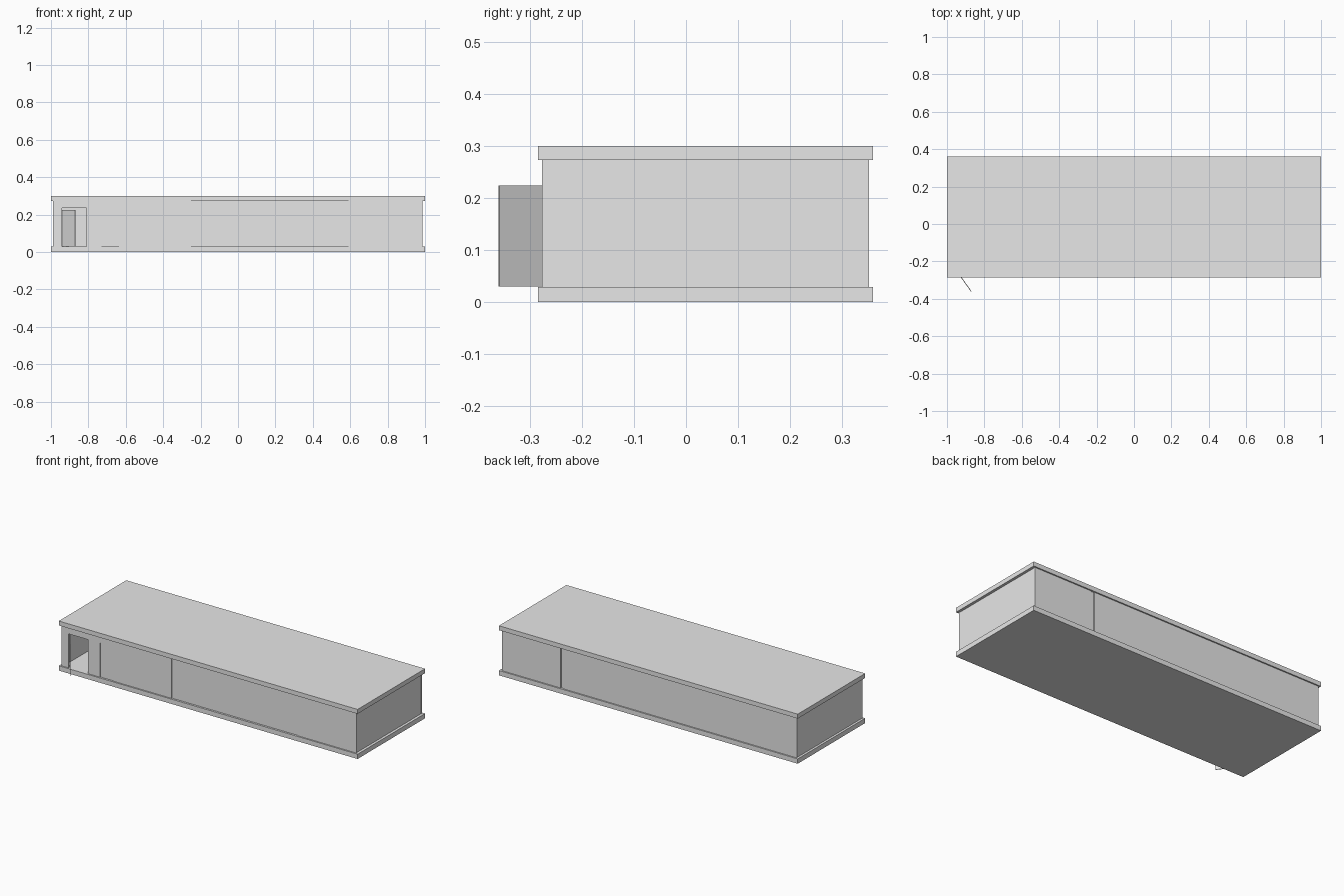
import bpy
import math

if "Cube" in bpy.data.objects:
    bpy.data.objects.remove(bpy.data.objects["Cube"])

grey = bpy.data.materials.new("light_grey")
grey.diffuse_color = (0.8, 0.8, 0.8, 1)
grey.use_nodes = True
grey.node_tree.nodes["Principled BSDF"].inputs["Base Color"].default_value = grey.diffuse_color


def box(name, x, y, z):
    """Box from (min, max) ranges on each axis."""
    bpy.ops.mesh.primitive_cube_add(size=1)
    ob = bpy.context.object
    ob.name = name
    for v in ob.data.vertices:
        v.co = [r[0] if c < 0 else r[1] for c, r in zip(v.co, (x, y, z))]
    ob.data.materials.append(grey)
    return ob


FLOOR, CEIL, DOOR_TOP = 0.029, 0.273, 0.235
LEFT, RIGHT = -0.988, 0.986
FRONT, BACK, T = -0.277, 0.352, 0.008
wall_z = (FLOOR, CEIL)

# Floor and roof slabs
box("floor_slab", (-1, 1), (-0.285, 0.36), (0, FLOOR))
box("roof_slab", (-1, 1), (-0.285, 0.36), (CEIL, 0.3))

# End walls, set between the long walls
side_y = (FRONT + T, BACK - T)
box("left_wall", (LEFT + 0.002, LEFT + 0.01), side_y, wall_z)
box("right_wall", (RIGHT - 0.01, RIGHT - 0.002), side_y, wall_z)

# Cross wall whose ends sit in the narrow joints of the long walls
box("cross_wall", (0.572, 0.592), (FRONT + 0.005, BACK - 0.005), wall_z)

# Back wall in two lengths
for name, x in (("back_wall_long", (LEFT, 0.572)),
                ("back_wall_short", (0.592, RIGHT))):
    box(name, x, (BACK - T, BACK), wall_z)

# Front wall lengths between the doorways, joint and step
front = (FRONT, FRONT + T)
inner = (FRONT + 0.004, FRONT + T + 0.004)
for name, x, y in (("front_wall_corner", (LEFT, -0.94), front),
                   ("front_wall_pier", (-0.81, -0.73), front),
                   ("front_wall_middle", (-0.637, -0.25), front),
                   ("front_wall_long", (-0.25, 0.572), inner),
                   ("front_wall_short", (0.592, RIGHT), front)):
    box(name, x, y, wall_z)

# Lintels over both doorways
for name, x in (("open_door_lintel", (-0.94, -0.81)),
                ("closed_door_lintel", (-0.73, -0.637))):
    box(name, x, front, (DOOR_TOP, CEIL))

# Closed door, slightly recessed
box("closed_door", (-0.73, -0.637), (FRONT + 0.004, FRONT + T), (FLOOR, DOOR_TOP))

# Open door leaf swung outward on its left hinge
leaf = box("open_door", (0, 0.118), (-0.002, 0.002), (FLOOR + 0.001, 0.224))
leaf.location = (-0.939, -0.264, 0)
leaf.rotation_euler.z = math.radians(-54.5)
